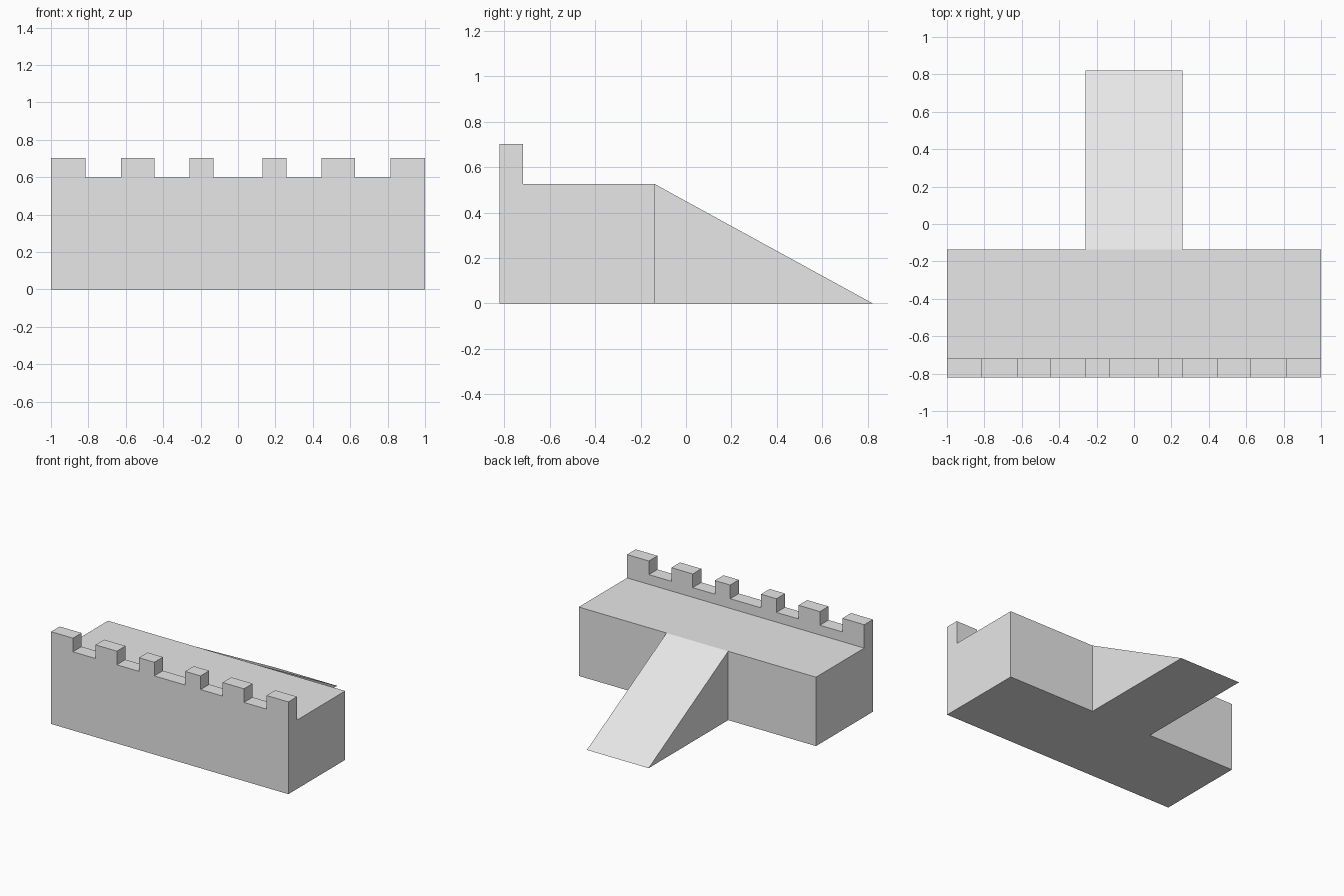
import bpy
import bmesh
from mathutils import Vector

if "Cube" in bpy.data.objects:
    bpy.data.objects.remove(bpy.data.objects["Cube"])

stone = bpy.data.materials.new("light_grey_stone")
stone.use_nodes = True
GREY = (0.8, 0.8, 0.8, 1)
stone.diffuse_color = GREY
stone.node_tree.nodes["Principled BSDF"].inputs["Base Color"].default_value = GREY


def prism(name, outline, depth):
    """Extrude a closed planar outline along the depth vector."""
    bm = bmesh.new()
    face = bm.faces.new([bm.verts.new(p) for p in outline])
    moved = bmesh.ops.extrude_face_region(bm, geom=[face], use_keep_orig=True)["geom"]
    verts = [v for v in moved if isinstance(v, bmesh.types.BMVert)]
    bmesh.ops.translate(bm, verts=verts, vec=Vector(depth))
    bmesh.ops.recalc_face_normals(bm, faces=bm.faces)
    mesh = bpy.data.meshes.new(name)
    bm.to_mesh(mesh)
    bm.free()
    mesh.materials.append(stone)
    obj = bpy.data.objects.new(name, mesh)
    bpy.context.collection.objects.link(obj)
    return obj


FRONT, PARAPET_BACK, DECK_BACK, RAMP_END = -0.822, -0.718, -0.137, 0.822
DECK, SILL, TOP = 0.525, 0.599, 0.703
RAMP_HALF = 0.26

# Front wall with its crenellated parapet, outlined from left to right
merlons = [(0.13, 0.26), (0.446, 0.626), (0.816, 1.0)]
merlons = [(-b, -a) for a, b in reversed(merlons)] + merlons
outline = [(-1, FRONT, 0)]
for a, b in merlons:
    if a > -1:
        outline.append((a, FRONT, SILL))
    outline += [(a, FRONT, TOP), (b, FRONT, TOP)]
    if b < 1:
        outline.append((b, FRONT, SILL))
outline.append((1, FRONT, 0))
prism("crenellated_wall", outline, (0, PARAPET_BACK - FRONT, 0))

# Walkway block behind the parapet
prism("walkway",
      [(-1, PARAPET_BACK, 0), (-1, DECK_BACK, 0),
       (-1, DECK_BACK, DECK), (-1, PARAPET_BACK, DECK)], (2, 0, 0))

# Ramp down from the walkway
prism("ramp",
      [(-RAMP_HALF, DECK_BACK, 0), (-RAMP_HALF, RAMP_END, 0),
       (-RAMP_HALF, DECK_BACK, DECK)], (2 * RAMP_HALF, 0, 0))
